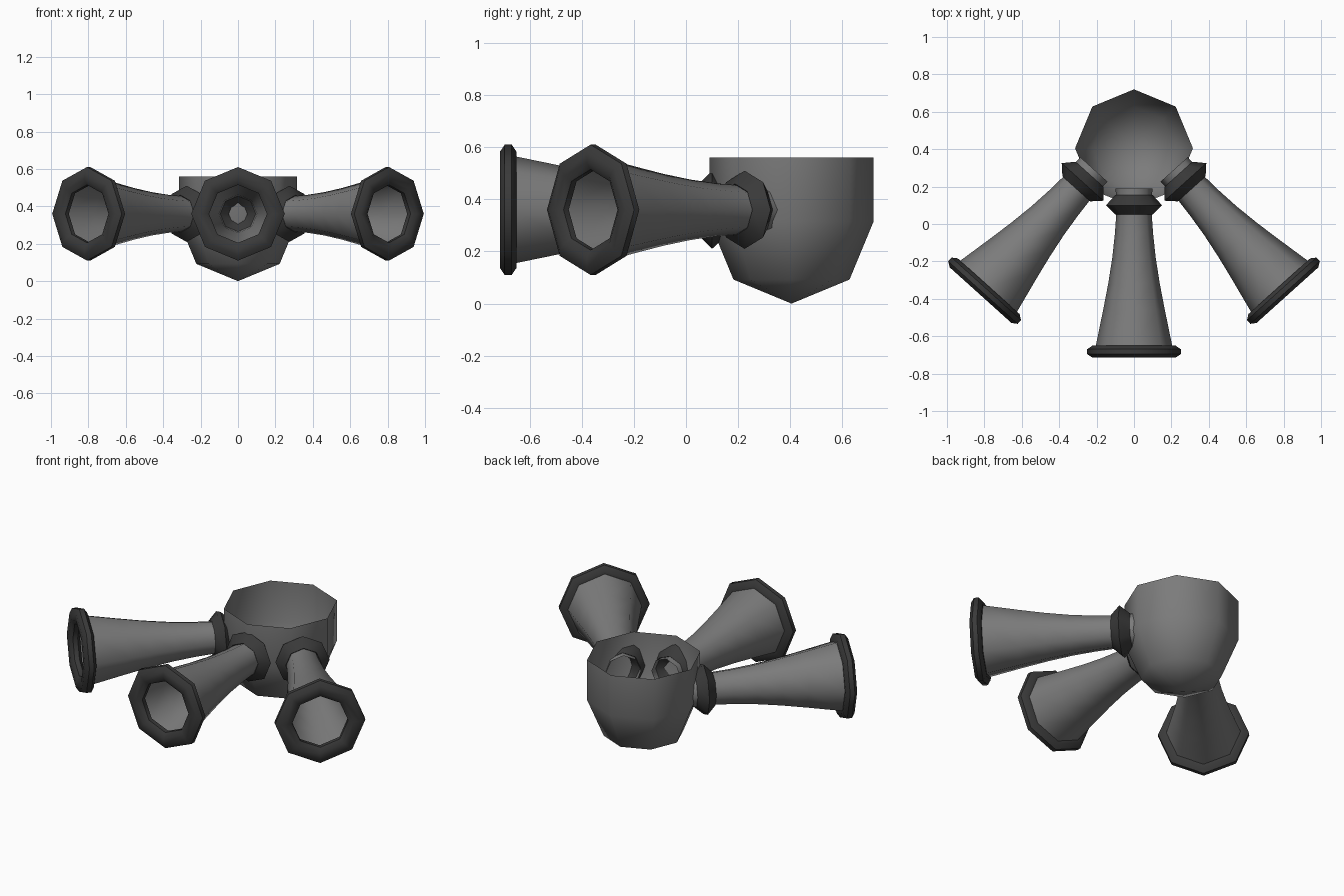
import bpy, bmesh, math
from mathutils import Matrix, Vector

if "Cube" in bpy.data.objects:
    bpy.data.objects.remove(bpy.data.objects["Cube"])

SIDES = 8


def material(name, value):
    m = bpy.data.materials.new(name)
    m.diffuse_color = (value, value, value, 1)
    m.use_nodes = True
    m.node_tree.nodes["Principled BSDF"].inputs["Base Color"].default_value = m.diffuse_color
    return m


grey = material("mid grey", 0.2)
dark = material("dark grey", 0.042)


def lathe(name, profile, mat, matrix, closed=False):
    """Spin (radius, height) points round local z into an eight-sided part."""
    bm = bmesh.new()
    rings = []
    for r, h in profile:
        rings.append([bm.verts.new((r * math.cos(i * math.tau / SIDES),
                                    r * math.sin(i * math.tau / SIDES), h))
                      for i in range(SIDES)])
    pairs = list(zip(rings, rings[1:]))
    if closed:
        pairs.append((rings[-1], rings[0]))
    for a, b in pairs:
        for i in range(SIDES):
            j = (i + 1) % SIDES
            bm.faces.new((a[i], a[j], b[j], b[i]))
    bmesh.ops.remove_doubles(bm, verts=bm.verts, dist=1e-5)
    bmesh.ops.recalc_face_normals(bm, faces=bm.faces)
    me = bpy.data.meshes.new(name)
    bm.to_mesh(me)
    bm.free()
    me.materials.append(mat)
    ob = bpy.data.objects.new(name, me)
    bpy.context.collection.objects.link(ob)
    ob.matrix_world = matrix
    bpy.ops.object.select_all(action='DESELECT')
    ob.select_set(True)
    bpy.context.view_layer.objects.active = ob
    bpy.ops.object.shade_smooth_by_angle(angle=math.radians(50))
    return ob


# open bowl: half sphere below, straight wall above
R = 0.315
half = R * math.sqrt(0.5)
lathe("bowl", [(0, 0), (half, R - half), (R, R), (R, 0.56)], grey,
      Matrix.Translation((0, 0.405, 0)))

# horn profile runs from inside the bowl out to the bell
horn = [(0.098, -0.09), (0.095, 0.05), (0.102, 0.15), (0.116, 0.28),
        (0.138, 0.42), (0.165, 0.56), (0.205, 0.755)]
# collar is a diamond section, bell rim a flattened eight-sided section
collar = [(0.15, 0), (0.1, 0.05), (0.05, 0), (0.1, -0.055)]
rim = []
for k in range(8):
    a = (k + 0.5) * math.tau / 8
    rim.append((0.2025 + 0.0515 * math.cos(a), 0.7825 + 0.035 * math.sin(a)))

# three horns: centre, right, left
for side, x, y, angle in (("centre", 0, 0.1, 0),
                          ("right", 0.275, 0.225, 42),
                          ("left", -0.275, 0.225, -42)):
    place = (Matrix.Translation((x, y, 0.36))
             @ Matrix.Rotation(math.radians(angle), 4, 'Z')
             @ Matrix.Rotation(math.radians(90), 4, 'X'))
    lathe(side + "_horn", horn, grey, place)
    lathe(side + "_collar", collar, dark, place, closed=True)
    lathe(side + "_bell_rim", rim, dark, place, closed=True)
